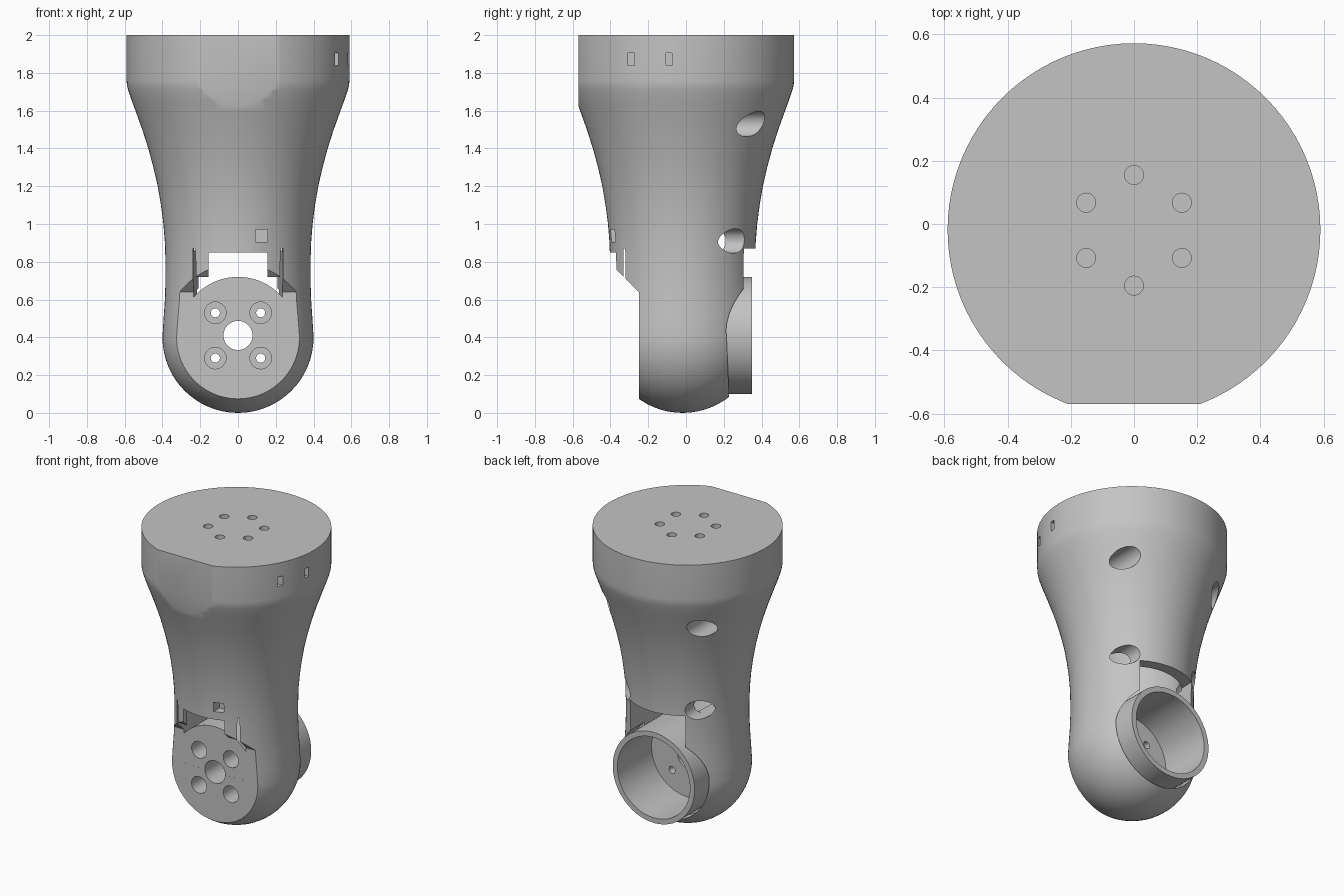
import bpy, bmesh, math
from mathutils import Matrix, Vector

if "Cube" in bpy.data.objects:
    bpy.data.objects.remove(bpy.data.objects["Cube"], do_unlink=True)

AXIS_Y = -0.018   # centre line of the housing
CUP_Z = 0.41      # centre height of the rear cup

grey = bpy.data.materials.new("matte grey")
grey.use_nodes = True
grey.diffuse_color = (0.55, 0.55, 0.55, 1)
grey.node_tree.nodes["Principled BSDF"].inputs["Base Color"].default_value = (0.55, 0.55, 0.55, 1)


def make(name, bm):
    bmesh.ops.recalc_face_normals(bm, faces=bm.faces)
    mesh = bpy.data.meshes.new(name)
    bm.to_mesh(mesh)
    bm.free()
    mesh.materials.append(grey)
    ob = bpy.data.objects.new(name, mesh)
    bpy.context.collection.objects.link(ob)
    return ob


def box(x, y, z):
    bm = bmesh.new()
    bmesh.ops.create_cube(bm, size=1)
    for v in bm.verts:
        for i, (lo, hi) in enumerate((x, y, z)):
            v.co[i] = lo if v.co[i] < 0 else hi
    return make("box_cutter", bm)


def cylinder(r, start, end, sides=48):
    a, b = Vector(start), Vector(end)
    turn = (b - a).to_track_quat("Z", "Y").to_matrix().to_4x4()
    bm = bmesh.new()
    bmesh.ops.create_cone(bm, cap_ends=True, segments=sides, radius1=r, radius2=r,
                          depth=(b - a).length,
                          matrix=Matrix.Translation((a + b) / 2) @ turn)
    return make("round_cutter", bm)


def y_cylinder(r, x, z, y0, y1, sides=48):
    return cylinder(r, (x, y0, z), (x, y1, z), sides)


def prism(points, shift):
    bm = bmesh.new()
    face = bm.faces.new([bm.verts.new(p) for p in points])
    moved = bmesh.ops.extrude_face_region(bm, geom=[face])["geom"]
    bmesh.ops.translate(bm, vec=shift, verts=[g for g in moved if isinstance(g, bmesh.types.BMVert)])
    return make("prism_cutter", bm)


def lathe(name, profile, steps=96):
    bm = bmesh.new()
    verts = [bm.verts.new((r, 0, z)) for r, z in profile]
    edges = [bm.edges.new(pair) for pair in zip(verts, verts[1:])]
    bmesh.ops.spin(bm, geom=verts + edges, axis=(0, 0, 1), cent=(0, 0, 0),
                   angle=math.tau, steps=steps)
    bmesh.ops.remove_doubles(bm, verts=bm.verts, dist=0.0001)
    bmesh.ops.translate(bm, vec=(0, AXIS_Y, 0), verts=bm.verts)
    return make(name, bm)


def combine(target, tool, operation="DIFFERENCE"):
    tool.hide_render = True
    mod = target.modifiers.new("cut", "BOOLEAN")
    mod.operation, mod.solver, mod.object = operation, "EXACT", tool
    bpy.context.view_layer.objects.active = target
    bpy.ops.object.modifier_apply(modifier=mod.name)
    bpy.data.objects.remove(tool, do_unlink=True)


# Housing: round bottom, slim waist, flared collar
dome = [(0.4 * math.sin(t), 0.4 - 0.4 * math.cos(t))
        for t in (math.pi / 2 * i / 16 for i in range(17))]
dome[0] = (0, 0)
waist = [(0.394, 0.5), (0.387, 0.6), (0.384, 0.7), (0.384, 0.8), (0.387, 0.9),
         (0.395, 1.0), (0.408, 1.1), (0.425, 1.2), (0.448, 1.3), (0.475, 1.4),
         (0.507, 1.5), (0.543, 1.6), (0.565, 1.66), (0.582, 1.71), (0.588, 1.735), (0.59, 1.76)]
body = lathe("joint_housing", dome + waist + [(0.59, 2), (0, 2)])

# Flat on the front of the collar
combine(body, box((-1, 1), (-1, -0.57), (1.3, 2.5)))

# Hollow inside and tapered slot around the cup
combine(body, cylinder(0.31, (0, AXIS_Y, 0.855), (0, AXIS_Y, 1.35), 64))
combine(body, prism([(-0.238, -0.33, CUP_Z), (0.238, -0.33, CUP_Z),
                     (0.195, 0.6, CUP_Z), (-0.195, 0.6, CUP_Z)], (0, 0, 0.46)))
combine(body, box((-0.155, 0.155), (-0.6, 0), (0.6, 0.85)))

# Flat front face with sloped shoulder
combine(body, prism([(-1, -0.25, -0.2), (-1, -0.25, 0.64), (-1, -0.6, 0.99),
                     (-1, -0.6, -0.2)], (2, 0, 0)))

# Rear cup with clearance around it
combine(body, y_cylinder(0.325, 0, CUP_Z, 0.14, 0.7, 96))
combine(body, y_cylinder(0.31, 0, CUP_Z, -0.2495, 0.35, 96), "UNION")
combine(body, y_cylinder(0.275, 0, CUP_Z, -0.02, 0.6, 96))

# Shaft hole and counterbored screw holes in the front
combine(body, y_cylinder(0.077, 0, CUP_Z, -0.5, 0.1))
for x in (-0.12, 0.12):
    for z in (CUP_Z - 0.12, CUP_Z + 0.12):
        combine(body, y_cylinder(0.057, x, z, -0.5, -0.1, 32))
        combine(body, y_cylinder(0.024, x, z, -0.15, 0.1, 24))

# Screw holes in the back, mirrored left and right
for side in (-1, 1):
    combine(body, y_cylinder(0.067, side * 0.36, 1.53, 0.08, 0.8))
    combine(body, y_cylinder(0.065, side * 0.274, 0.91, 0.05, 0.8))

# Ring of mounting holes in the top
for i in range(6):
    a = math.radians(30 + 60 * i)
    x, y = 0.175 * math.cos(a), -0.02 + 0.175 * math.sin(a)
    combine(body, cylinder(0.03, (x, y, 1.88), (x, y, 2.2), 24))

# Small square sockets on the front and side
combine(body, box((0.092, 0.156), (-0.6, -0.33), (0.905, 0.97)))
for y, depth in ((-0.29, 0.46), (-0.09, 0.53)):
    combine(body, box((depth, 0.8), (y - 0.017, y + 0.017), (1.84, 1.905)))

# One material, smooth curves with sharp cut edges
body.data.materials.clear()
body.data.materials.append(grey)
bpy.ops.object.select_all(action="DESELECT")
body.select_set(True)
bpy.context.view_layer.objects.active = body
bpy.ops.object.shade_smooth_by_angle(angle=math.radians(30))
